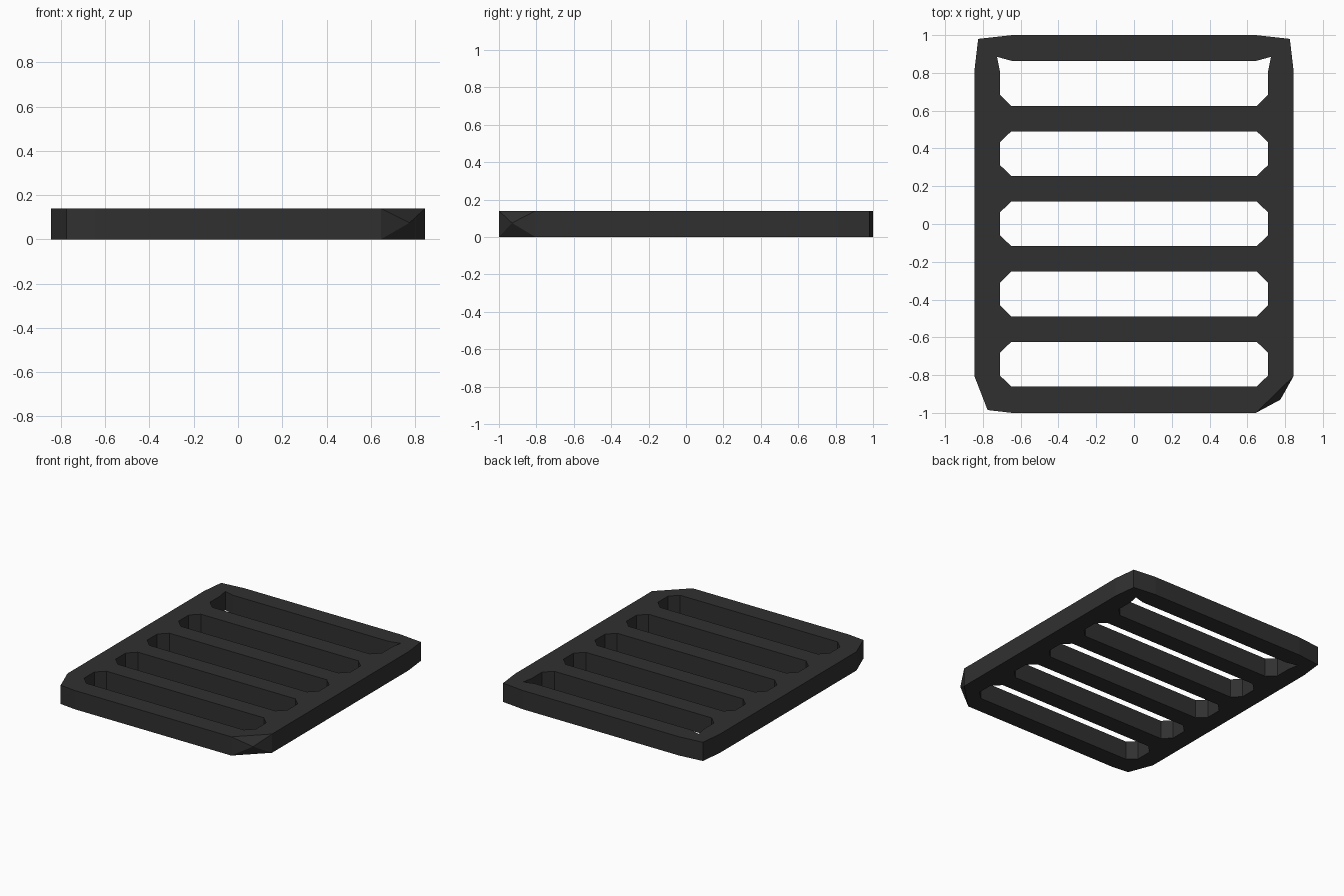
import bpy, bmesh
from mathutils import Vector

if "Cube" in bpy.data.objects:
    bpy.data.objects.remove(bpy.data.objects["Cube"])

H = 0.14  # plate thickness

# Worn outer outline, counter-clockwise from front left
outline = [(-0.645, -1), (0.645, -1), (0.845, -0.805), (0.845, 0.81),
           (0.825, 0.98), (0.645, 1), (-0.645, 1), (-0.825, 0.98),
           (-0.845, 0.81), (-0.845, -0.805), (-0.775, -0.985)]


def slot(yc):
    """Long slot with chamfered corners."""
    a, b, h, c = 0.65, 0.71, 0.118, 0.058
    return [(-a, yc - h), (a, yc - h), (b, yc - h + c), (b, yc + h - c),
            (a, yc + h), (-a, yc + h), (-b, yc + h - c), (-b, yc - h + c)]


slots = [slot(-0.742 + 0.3715 * i) for i in range(5)]
# Last slot has sharper, pulled-out rear corners
slots[4][3:7] = [(0.71, 0.81), (0.725, 0.885), (0.645, 0.863),
                 (-0.645, 0.863), (-0.725, 0.885), (-0.71, 0.81)]

# Filled flat profile, given thickness
curve = bpy.data.curves.new("grate_profile", 'CURVE')
curve.dimensions = '2D'
curve.fill_mode = 'BOTH'
curve.extrude = H / 2
for pts in [outline] + slots:
    s = curve.splines.new('POLY')
    s.points.add(len(pts) - 1)
    for p, (x, y) in zip(s.points, pts):
        p.co = (x, y, 0, 1)
    s.use_cyclic_u = True

grate = bpy.data.objects.new("slotted_grate", curve)
bpy.context.collection.objects.link(grate)
bpy.context.view_layer.objects.active = grate
grate.select_set(True)
bpy.ops.object.convert(target='MESH')
grate = bpy.context.object
grate.name = "slotted_grate"

bm = bmesh.new()
bm.from_mesh(grate.data)
bmesh.ops.translate(bm, verts=bm.verts, vec=(0, 0, H / 2))
bmesh.ops.remove_doubles(bm, verts=bm.verts, dist=0.0005)

# Front right chamfer is raised to a chipped point
mid = Vector((0.745, -0.9025, H / 2))
chip = min(bm.faces, key=lambda f: (f.calc_center_median() - mid).length)
poked = bmesh.ops.poke(bm, faces=[chip])
poked["verts"][0].co = (0.775, -0.93, 0.075)

bmesh.ops.recalc_face_normals(bm, faces=bm.faces)
for f in bm.faces:
    f.smooth = False
bm.to_mesh(grate.data)
bm.free()

# Dark iron
iron = bpy.data.materials.new("dark_iron")
iron.diffuse_color = (0.03, 0.03, 0.03, 1)
iron.use_nodes = True
iron.node_tree.nodes["Principled BSDF"].inputs["Base Color"].default_value = iron.diffuse_color
grate.data.materials.clear()
grate.data.materials.append(iron)
for p in grate.data.polygons:
    p.material_index = 0
